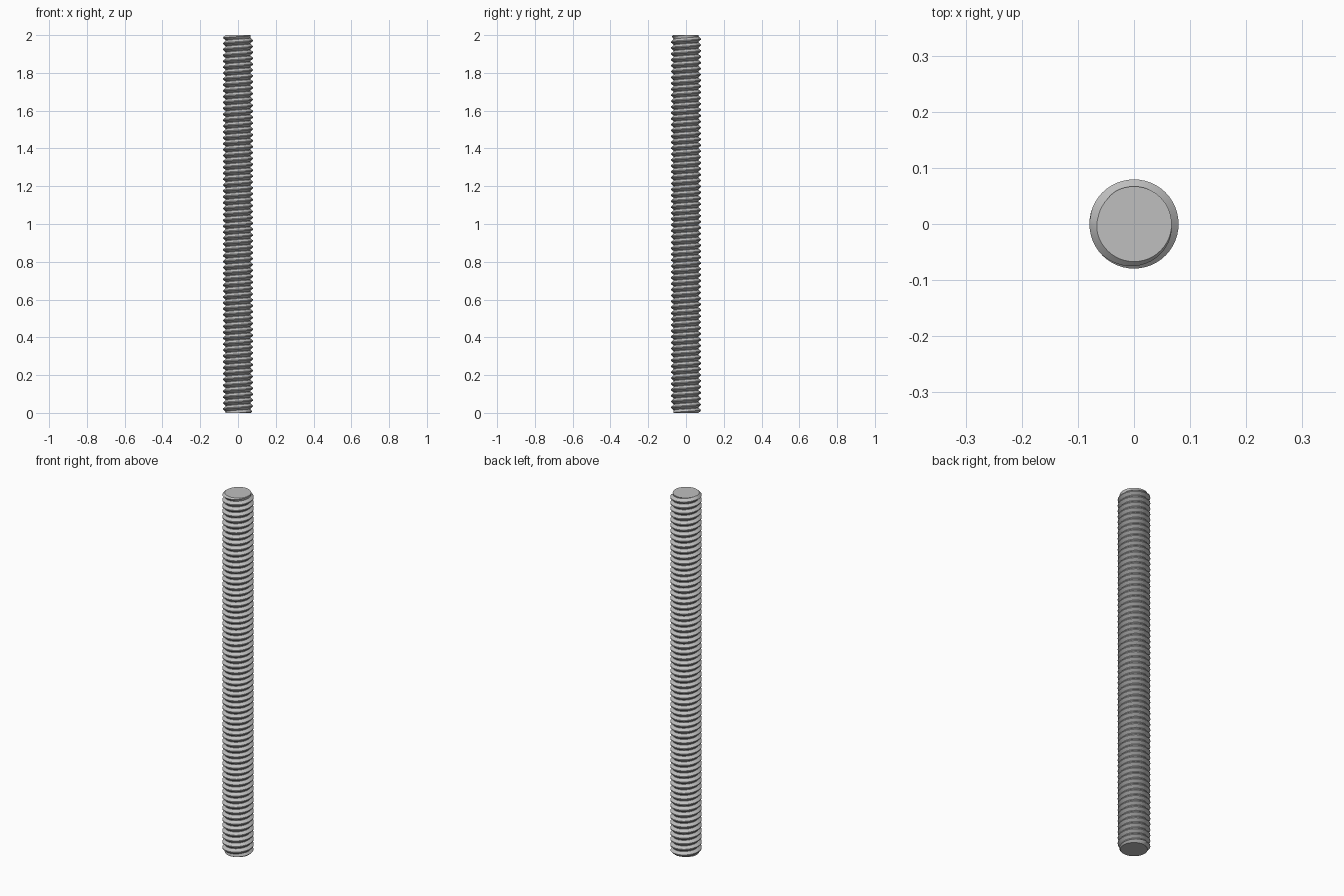
import bpy
import bmesh
import math

default = bpy.data.objects.get("Cube")
if default:
    bpy.data.objects.remove(default, do_unlink=True)

LENGTH = 2.0
CREST, ROOT, END = 0.0795, 0.065, 0.067
PITCH = 0.0312
SIDES = 48
# One thread tooth: (fraction of pitch, radius)
TOOTH = [(0.0, ROOT), (0.08, ROOT), (0.46, CREST), (0.62, CREST)]

# Steel material
steel = bpy.data.materials.new("grey steel")
steel.use_nodes = True
colour = (0.52, 0.52, 0.52, 1.0)
steel.diffuse_color = colour
steel.node_tree.nodes["Principled BSDF"].inputs["Base Color"].default_value = colour

# Right-handed thread: the tooth swept along a helix, overrunning both ends
bm = bmesh.new()
turns = math.ceil(LENGTH / PITCH) + 5
verts = []
for i in range(turns * SIDES):
    angle = math.tau * i / SIDES + 0.4
    for frac, radius in TOOTH:
        z = PITCH * (i / SIDES + frac - 2.3)
        verts.append(bm.verts.new((radius * math.cos(angle), radius * math.sin(angle), z)))

count = len(TOOTH)
for i in range((turns - 1) * SIDES - 1):
    for k in range(count):
        low, high = i * count + k, (i + 1) * count + k
        if k < count - 1:
            low_up, high_up = low + 1, high + 1
        else:  # join to the start of the tooth one turn higher
            low_up, high_up = (i + SIDES) * count, (i + 1 + SIDES) * count
        bm.faces.new([verts[n] for n in (low, high, high_up, low_up)])
bmesh.ops.delete(bm, geom=[v for v in bm.verts if not v.link_faces], context='VERTS')

# Flat ends: trim the thread and cap it
for height, direction in ((0.0, -1), (LENGTH, 1)):
    cut = bmesh.ops.bisect_plane(
        bm, geom=bm.verts[:] + bm.edges[:] + bm.faces[:], dist=1e-6,
        plane_co=(0, 0, height), plane_no=(0, 0, direction), clear_outer=True)
    rim = [e for e in cut["geom_cut"] if isinstance(e, bmesh.types.BMEdge)]
    bmesh.ops.holes_fill(bm, edges=rim, sides=0)

# Chamfer: narrow the thread towards each end
for v in bm.verts:
    limit = END + min(v.co.z, LENGTH - v.co.z)
    radius = math.hypot(v.co.x, v.co.y)
    if radius > limit:
        v.co.x *= limit / radius
        v.co.y *= limit / radius

bmesh.ops.recalc_face_normals(bm, faces=bm.faces)
mesh = bpy.data.meshes.new("threaded_rod")
bm.to_mesh(mesh)
bm.free()
mesh.materials.append(steel)
rod = bpy.data.objects.new("threaded_rod", mesh)
bpy.context.collection.objects.link(rod)

# Smooth flanks with crisp crests and rims
bpy.ops.object.select_all(action='DESELECT')
rod.select_set(True)
bpy.context.view_layer.objects.active = rod
bpy.ops.object.shade_smooth_by_angle(angle=math.radians(30))
